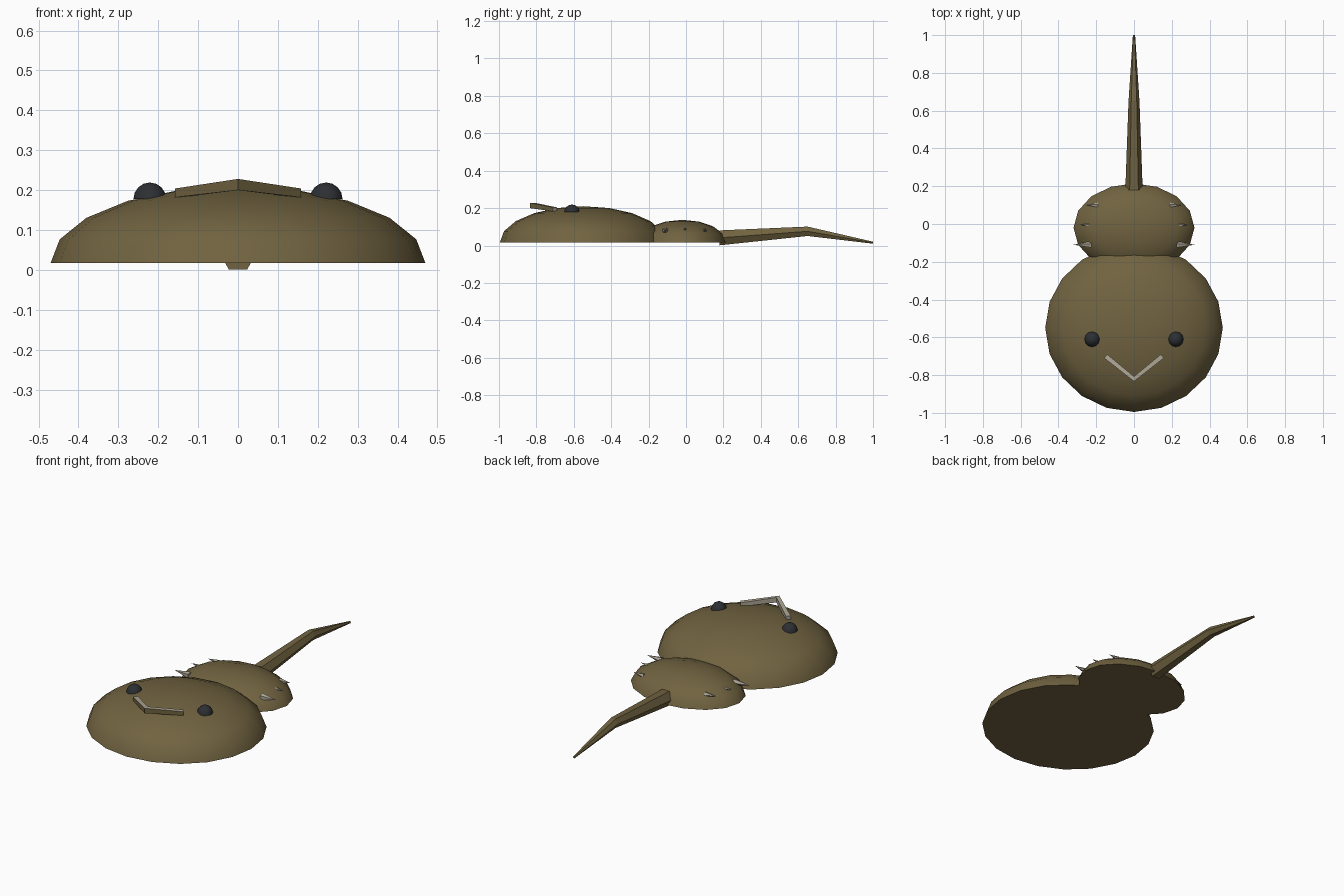
import bpy, bmesh, math
from mathutils import Vector

if "Cube" in bpy.data.objects:
    bpy.data.objects.remove(bpy.data.objects["Cube"])


def material(name, rgb):
    m = bpy.data.materials.new(name)
    m.diffuse_color = (*rgb, 1)
    m.use_nodes = True
    m.node_tree.nodes["Principled BSDF"].inputs["Base Color"].default_value = m.diffuse_color
    return m


SHELL = material("olive brown", (0.165, 0.125, 0.052))
EYE = material("dark slate", (0.026, 0.029, 0.033))
BONE = material("pale bone", (0.42, 0.38, 0.30))


def make(name, bm, mats, smooth=None):
    bmesh.ops.recalc_face_normals(bm, faces=bm.faces)
    me = bpy.data.meshes.new(name)
    bm.to_mesh(me)
    bm.free()
    ob = bpy.data.objects.new(name, me)
    bpy.context.collection.objects.link(ob)
    for m in mats:
        me.materials.append(m)
    if smooth:
        bpy.ops.object.select_all(action='DESELECT')
        ob.select_set(True)
        bpy.context.view_layer.objects.active = ob
        bpy.ops.object.shade_smooth_by_angle(angle=math.radians(smooth))
    return ob


def dome(name, center, radii, segments, rings, mat):
    """Upper half of an ellipsoid with a flat closed base."""
    bm = bmesh.new()
    bmesh.ops.create_uvsphere(bm, u_segments=segments, v_segments=rings, radius=1)
    bmesh.ops.bisect_plane(bm, geom=bm.verts[:] + bm.edges[:] + bm.faces[:], dist=1e-4,
                           plane_co=(0, 0, 0), plane_no=(0, 0, -1), clear_outer=True)
    bmesh.ops.holes_fill(bm, edges=[e for e in bm.edges if e.is_boundary], sides=0)
    for v in bm.verts:
        v.co = Vector(center) + Vector(a * r for a, r in zip(v.co, radii))
    return make(name, bm, [mat], 40)


def loft(bm, rings):
    """Skin a list of equal closed rings and cap both ends."""
    rows = [[bm.verts.new(p) for p in ring] for ring in rings]
    n = len(rows[0])
    for a, b in zip(rows, rows[1:]):
        for i in range(n):
            bm.faces.new((a[i], a[(i + 1) % n], b[(i + 1) % n], b[i]))
    bm.faces.new(rows[0])
    bm.faces.new(rows[-1])


# Body shells
dome("front_shell", (0, -0.55, 0.017), (0.47, 0.445, 0.193), 20, 10, SHELL)
dome("rear_shell", (0, -0.02, 0.017), (0.32, 0.235, 0.12), 16, 8, SHELL)

# Six-sided tail spine: y, height of centre, radius
bm = bmesh.new()
loft(bm, [[(r * math.cos(k * math.pi / 3), y, z + r * math.sin(k * math.pi / 3)) for k in range(6)]
          for y, z, r in ((0.18, 0.041, 0.046), (0.65, 0.076, 0.029), (1.0, 0.015, 0.006))])
make("tail_spine", bm, [SHELL])

# V-shaped brow ridge: square bar, brown on its front faces
bm = bmesh.new()
rings = []
for x, y, z in ((-0.15, -0.70, 0.193), (0, -0.82, 0.214), (0.15, -0.70, 0.193)):
    s = (x > 0) - (x < 0)
    off = Vector((0.008 * s, -0.010 if s else -0.013, 0))
    c, up = Vector((x, y, z)), Vector((0, 0, 0.011 if s else 0.014))
    rings.append([c + off + up, c - off + up, c - off - up, c + off - up])
loft(bm, rings)
bm.normal_update()
bmesh.ops.recalc_face_normals(bm, faces=bm.faces)
for f in bm.faces:
    f.material_index = 1 if f.normal.y < -0.5 else 0
make("brow_ridge", bm, [BONE, SHELL])

for side, label in ((-1, "left"), (1, "right")):
    # Domed eyes
    dome(label + "_eye", (side * 0.221, -0.61, 0.178), (0.041, 0.041, 0.041), 12, 8, EYE)
    # Spikes along the rim of the rear shell: y, base x, tip x, height, radius
    for i, (y, x0, x1, z, r) in enumerate(((-0.11, 0.225, 0.32, 0.078, 0.019),
                                           (-0.005, 0.235, 0.287, 0.085, 0.010),
                                           (0.10, 0.19, 0.257, 0.079, 0.014))):
        bm = bmesh.new()
        base = [bm.verts.new((side * x0, y + r * math.cos(k * math.tau / 5),
                              z + r * math.sin(k * math.tau / 5))) for k in range(5)]
        tip = bm.verts.new((side * x1, y, z + 0.005))
        bm.faces.new(base)
        for k in range(5):
            bm.faces.new((base[k], base[(k + 1) % 5], tip))
        make(f"{label}_spike_{i + 1}", bm, [BONE])
